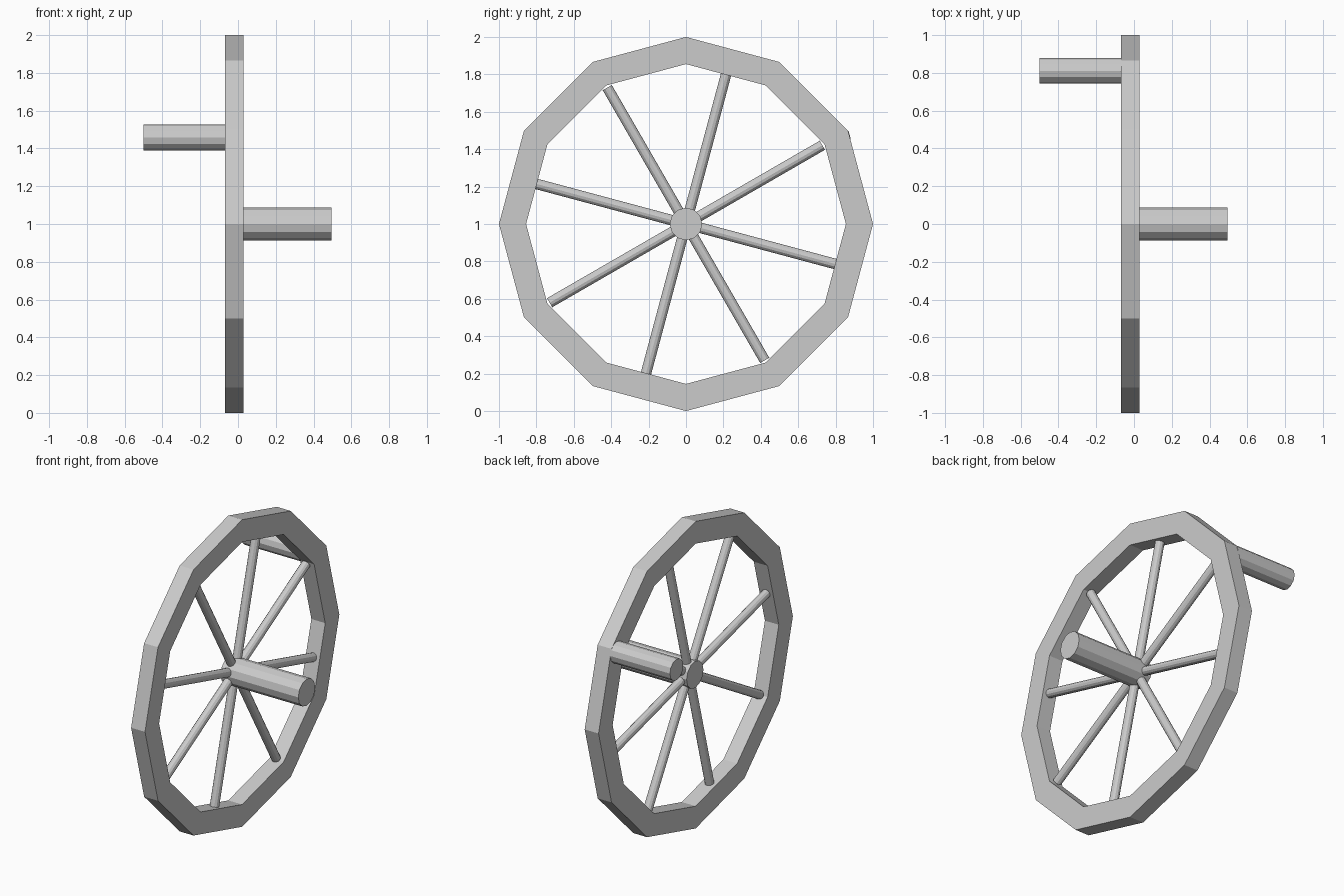
import bpy, bmesh
from math import cos, sin, pi, radians
from mathutils import Vector

if "Cube" in bpy.data.objects:
    bpy.data.objects.remove(bpy.data.objects["Cube"])

CENTRE = Vector((-0.02, 0, 1))
SIDES = 12


def on_wheel(radius, angle, x):
    return Vector((x, radius * cos(angle), 1 + radius * sin(angle)))


def rod(name, start, end, radius):
    """Flat-shaded cylinder between two points."""
    axis = end - start
    bpy.ops.mesh.primitive_cylinder_add(
        vertices=SIDES, radius=radius, depth=axis.length,
        location=(start + end) / 2,
        rotation=axis.to_track_quat('Z', 'Y').to_euler())
    bpy.context.object.name = name


# Twelve-sided rim: four-corner section swept around the x axis
bm = bmesh.new()
section = [(1.0, -0.07), (1.0, 0.03), (0.855, 0.03), (0.855, -0.07)]
rings = [[bm.verts.new(on_wheel(r, 2 * pi * i / SIDES, x)) for r, x in section]
         for i in range(SIDES)]
for i, a in enumerate(rings):
    b = rings[(i + 1) % SIDES]
    for j in range(4):
        k = (j + 1) % 4
        bm.faces.new((a[j], a[k], b[k], b[j]))
bmesh.ops.recalc_face_normals(bm, faces=bm.faces)
mesh = bpy.data.meshes.new("rim")
bm.to_mesh(mesh)
bm.free()
bpy.context.collection.objects.link(bpy.data.objects.new("rim", mesh))

# Spokes
for i in range(8):
    rod(f"spoke_{i + 1}", CENTRE, on_wheel(0.842, radians(30 + 45 * i), -0.02), 0.028)

# Axle through the hub
rod("axle", Vector((-0.065, 0, 1)), Vector((0.495, 0, 1)), 0.087)

# Crank handle on the rim
rod("handle", on_wheel(0.932, radians(29.5), -0.5), on_wheel(0.932, radians(29.5), -0.065), 0.0685)
